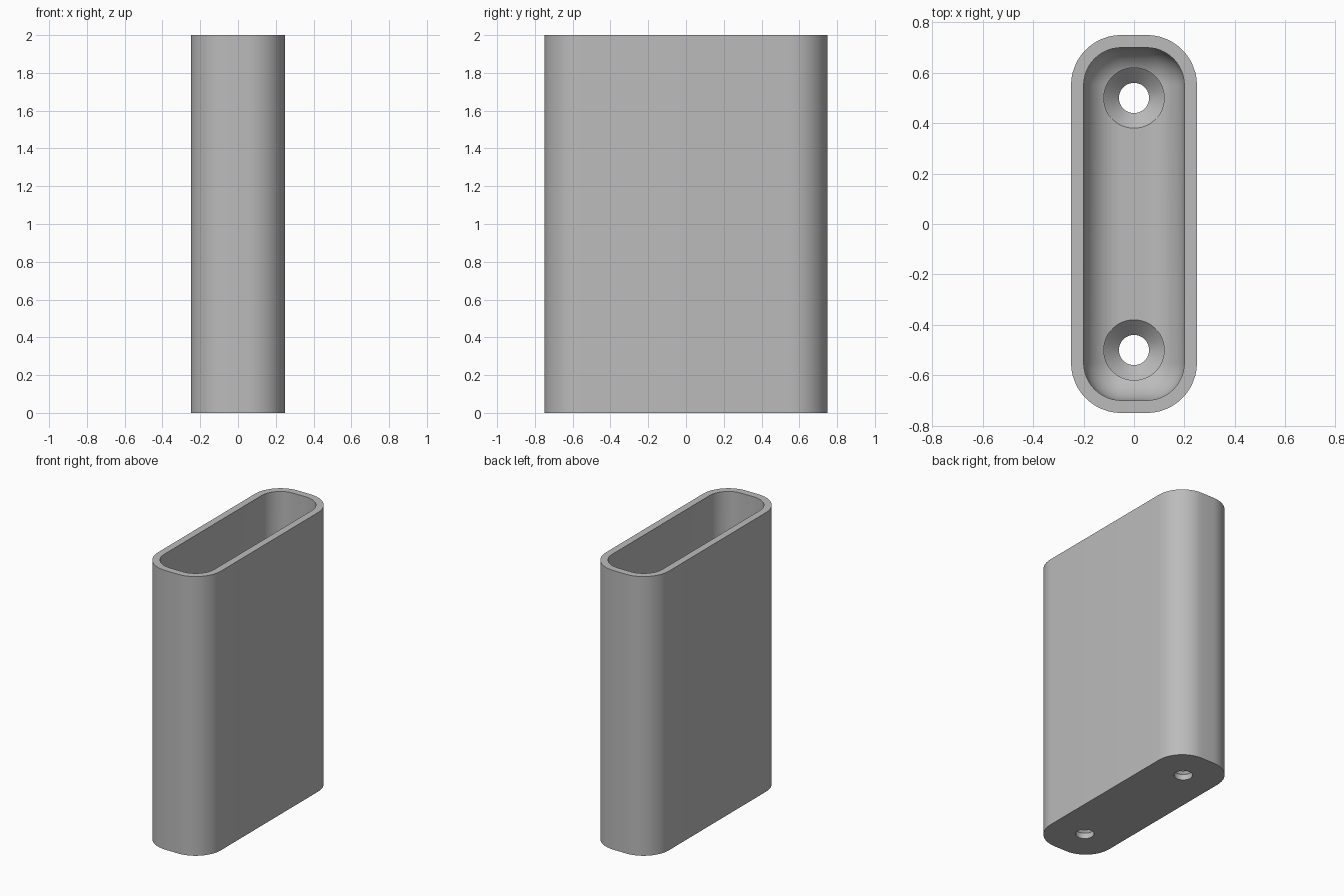
import bpy, bmesh, math

cube = bpy.data.objects.get("Cube")
if cube:
    bpy.data.objects.remove(cube, do_unlink=True)

HALF_X, HALF_Y, HEIGHT = 0.25, 0.75, 2.0
WALL, FLOOR = 0.05, 0.1
OUTER_R, FILLET = 0.2, 0.15
HOLE_R, SINK_R, HOLE_Y = 0.06, 0.12, 0.5
STEPS = 12

gray = bpy.data.materials.new("plain_gray")
gray.use_nodes = True
gray.diffuse_color = (0.5, 0.5, 0.5, 1)
gray.node_tree.nodes["Principled BSDF"].inputs["Base Color"].default_value = (0.5, 0.5, 0.5, 1)


def ring(bm, inset, z):
    """Rounded rectangle, moved inward from the outer wall."""
    r = max(OUTER_R - inset, 0.002)
    cx, cy = HALF_X - inset - r, HALF_Y - inset - r
    verts = []
    for i, (sx, sy) in enumerate([(1, 1), (-1, 1), (-1, -1), (1, -1)]):
        for k in range(STEPS + 1):
            a = math.pi / 2 * (i + k / STEPS)
            verts.append(bm.verts.new((sx * cx + r * math.cos(a), sy * cy + r * math.sin(a), z)))
    return verts


def loft(name, make_rings):
    """Skin a stack of rings and cap both ends."""
    bm = bmesh.new()
    rings = make_rings(bm)
    n = len(rings[0])
    for a, b in zip(rings, rings[1:]):
        for i in range(n):
            j = (i + 1) % n
            bm.faces.new((a[i], a[j], b[j], b[i]))
    bm.faces.new(rings[0][::-1])
    bm.faces.new(rings[-1])
    bmesh.ops.recalc_face_normals(bm, faces=bm.faces)
    mesh = bpy.data.meshes.new(name)
    bm.to_mesh(mesh)
    bm.free()
    mesh.materials.append(gray)
    obj = bpy.data.objects.new(name, mesh)
    bpy.context.collection.objects.link(obj)
    return obj


# Open sleeve with a filleted floor
def sleeve_rings(bm):
    stack = [(0, 0), (0, HEIGHT), (WALL, HEIGHT)]
    for k in range(STEPS + 1):
        a = math.pi / 2 * k / STEPS
        stack.append((WALL + FILLET * (1 - math.cos(a)), FLOOR + FILLET * (1 - math.sin(a))))
    return [ring(bm, inset, z) for inset, z in stack]


sleeve = loft("sleeve", sleeve_rings)


# Countersunk screw holes
def hole_rings(y):
    def make(bm):
        cone_base = FLOOR - (SINK_R - HOLE_R)
        profile = [(HOLE_R, -0.1), (HOLE_R, cone_base), (SINK_R, FLOOR), (SINK_R, FLOOR + 0.1)]
        angles = [math.tau * k / 48 for k in range(48)]
        return [[bm.verts.new((r * math.cos(a), y + r * math.sin(a), z)) for a in angles]
                for r, z in profile]
    return make


for label, side in (("front", -1), ("back", 1)):
    cutter = loft(label + "_hole_cutter", hole_rings(side * HOLE_Y))
    cutter.hide_render = True
    cutter.hide_set(True)
    cut = sleeve.modifiers.new(label + "_screw_hole", "BOOLEAN")
    cut.operation = "DIFFERENCE"
    cut.solver = "EXACT"
    cut.object = cutter

# Bake the holes, drop the cutters and smooth the rounded faces
bpy.context.view_layer.objects.active = sleeve
sleeve.select_set(True)
for cut in list(sleeve.modifiers):
    cutter = cut.object
    bpy.ops.object.modifier_apply(modifier=cut.name)
    bpy.data.objects.remove(cutter, do_unlink=True)
bpy.ops.object.shade_smooth_by_angle(angle=math.radians(30))
